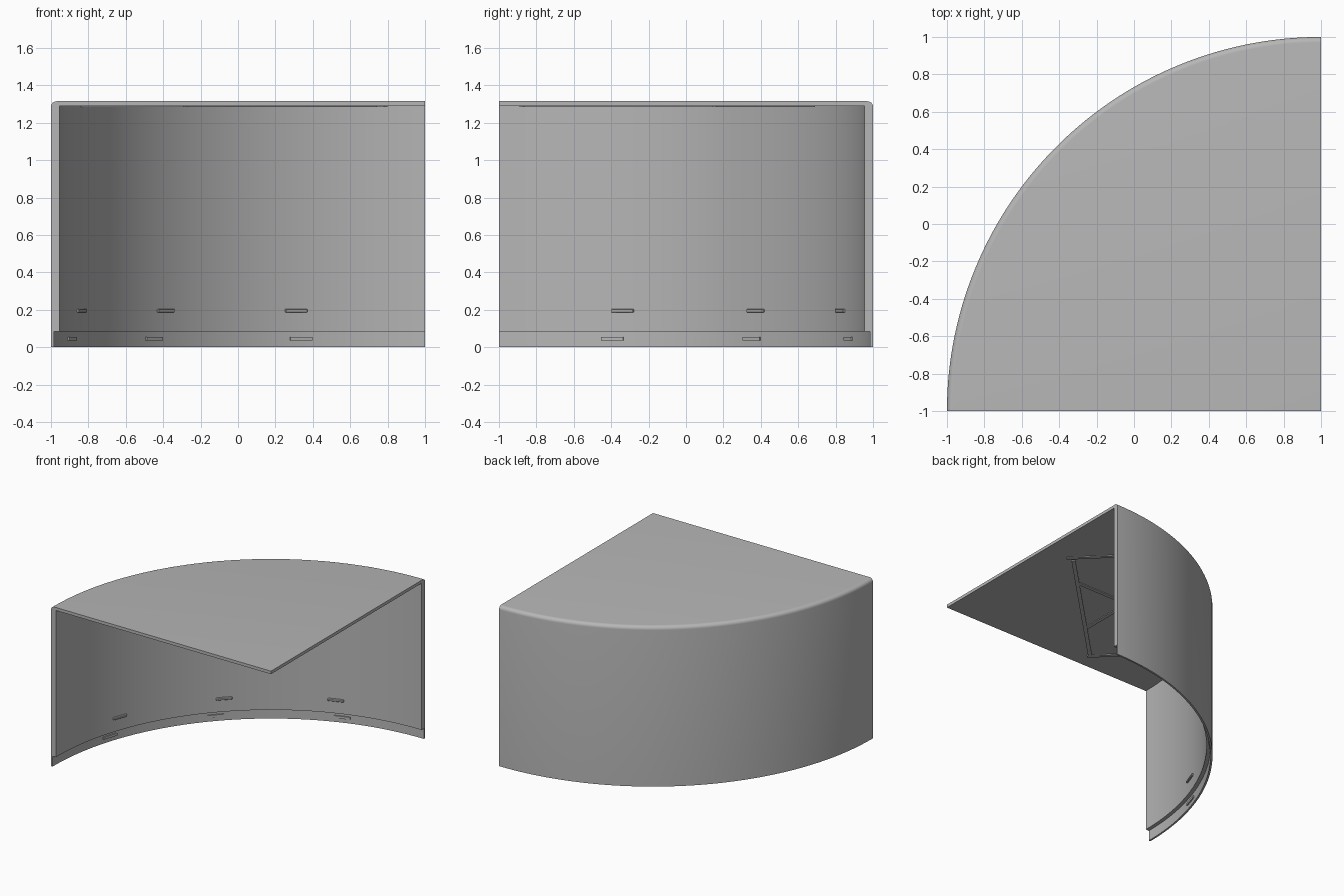
import bpy, bmesh, math
from mathutils import Matrix, Vector

if "Cube" in bpy.data.objects:
    bpy.data.objects.remove(bpy.data.objects["Cube"], do_unlink=True)

AXIS = Vector((1, -1, 0))      # corner the quarter circle turns around
HEIGHT, CEILING = 1.315, 1.29
STEPS = 72

grey = bpy.data.materials.new("plain grey")
grey.use_nodes = True
colour = (0.47, 0.47, 0.47, 1)
grey.diffuse_color = colour
grey.node_tree.nodes["Principled BSDF"].inputs["Base Color"].default_value = colour


def finish(bm, name):
    bmesh.ops.recalc_face_normals(bm, faces=bm.faces)
    mesh = bpy.data.meshes.new(name)
    bm.to_mesh(mesh)
    bm.free()
    mesh.materials.append(grey)
    obj = bpy.data.objects.new(name, mesh)
    bpy.context.collection.objects.link(obj)
    return obj


def box(name, size, matrix, bevel=0):
    bm = bmesh.new()
    bmesh.ops.create_cube(bm, size=1, matrix=Matrix.Diagonal((*size, 1)))
    if bevel:
        bmesh.ops.bevel(bm, geom=bm.edges[:], offset=bevel, segments=1, affect='EDGES')
    bm.transform(matrix)
    return finish(bm, name)


# Quarter shell: lid, rounded rim, wall and stepped lower lip in one section
fillet = 0.03
profile = [(0, HEIGHT)]
for i in range(7):
    a = math.pi / 2 * (1 - i / 6)
    profile.append((2 - fillet + fillet * math.cos(a),
                    HEIGHT - fillet + fillet * math.sin(a)))
profile += [(2, 0), (1.985, 0), (1.985, 0.085), (1.955, 0.085),
            (1.955, CEILING), (0, CEILING)]
bm = bmesh.new()
rings = []
for s in range(STEPS + 1):
    a = math.pi / 2 * (1 + s / STEPS)
    rings.append([bm.verts.new(AXIS + Vector((r * math.cos(a), r * math.sin(a), z)))
                  for r, z in profile])
for near, far in zip(rings, rings[1:]):
    for k in range(len(profile) - 1):
        bm.faces.new((near[k], near[k + 1], far[k + 1], far[k]))
bm.faces.new(rings[0])
bm.faces.new(rings[-1])
bmesh.ops.remove_doubles(bm, verts=bm.verts, dist=1e-5)
shell = finish(bm, "quarter_shell")
bpy.ops.object.select_all(action='DESELECT')
shell.select_set(True)
bpy.context.view_layer.objects.active = shell
bpy.ops.object.shade_smooth_by_angle(angle=math.radians(30))


# Small catches on the inner wall and on the lower lip
def catch(name, angle, radius, z, depth, bevel):
    a = math.radians(180 - angle)
    place = (Matrix.Translation(AXIS + Vector((radius * math.cos(a), radius * math.sin(a), z)))
             @ Matrix.Rotation(a, 4, 'Z'))
    box(name, (depth, 0.125, 0.02), place, bevel)


for n, angle in enumerate((19.8, 44.7, 69.3)):
    catch(f"upper_catch_{n + 1}", angle, 1.953, 0.195, 0.022, 0.004)
for n, angle in enumerate((17.8, 43, 70.5)):
    catch(f"lower_catch_{n + 1}", angle, 1.983, 0.045, 0.016, 0)


# Thin stiffening ribs under the lid
def rib(name, start, end):
    a, b = Vector(start), Vector(end)
    mid, span = (a + b) / 2, b - a
    place = (Matrix.Translation((mid.x, mid.y, CEILING))
             @ Matrix.Rotation(math.atan2(span.y, span.x), 4, 'Z'))
    box(name, (span.length, 0.03, 0.012), place)


rib("long_rib", (0.73, 0.16), (-0.29, -0.86))
rib("left_rib", (0.79, 0.15), (0.26, 0.68))
rib("right_rib", (-0.28, -0.88), (-0.85, -0.31))
rib("left_brace", (0.47, -0.08), (0, -0.08))
rib("right_brace", (0, -0.55), (0, -0.08))
